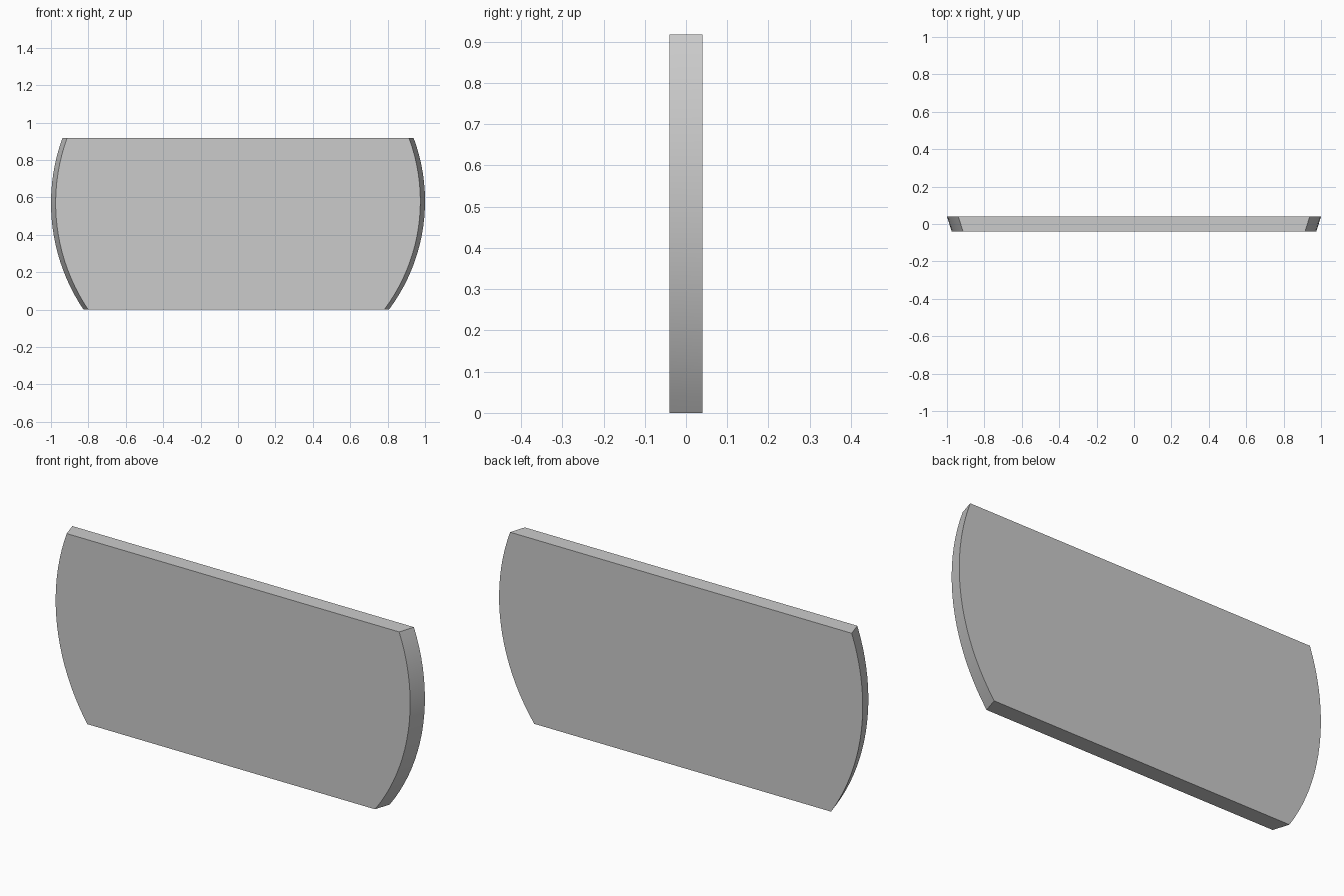
import bpy, bmesh, math

if "Cube" in bpy.data.objects:
    bpy.data.objects.remove(bpy.data.objects["Cube"])

HEIGHT, HALF_DEPTH, INSET, STEPS = 0.917, 0.04, 0.025, 20


def arc(side, radius, zc, inset):
    """Bulging end profile from bottom to top."""
    a0, a1 = math.asin(-zc / radius), math.asin((HEIGHT - zc) / radius)
    pts = []
    for i in range(STEPS + 1):
        a = a0 + (a1 - a0) * i / STEPS
        x = 1.0 - inset - radius * (1 - math.cos(a))
        pts.append((side * x, zc + radius * math.sin(a)))
    return pts


def outline(inset):
    # The two ends differ slightly in curvature
    return arc(1, 0.967, 0.58, inset) + arc(-1, 1.02, 0.57, inset)[::-1]


# Panel: narrower front face bridged to a wider back face
bm = bmesh.new()
front = [bm.verts.new((x, -HALF_DEPTH, z)) for x, z in outline(INSET)]
back = [bm.verts.new((x, HALF_DEPTH, z)) for x, z in outline(0)]
bm.faces.new(front)
bm.faces.new(back[::-1])
n = len(front)
for i in range(n):
    j = (i + 1) % n
    bm.faces.new((front[i], back[i], back[j], front[j]))
bmesh.ops.recalc_face_normals(bm, faces=bm.faces)

mesh = bpy.data.meshes.new("curved_end_panel")
bm.to_mesh(mesh)
bm.free()
panel = bpy.data.objects.new("curved_end_panel", mesh)
bpy.context.collection.objects.link(panel)

# Smooth curved ends, crisp face edges
bpy.context.view_layer.objects.active = panel
panel.select_set(True)
bpy.ops.object.shade_smooth_by_angle(angle=math.radians(30))
